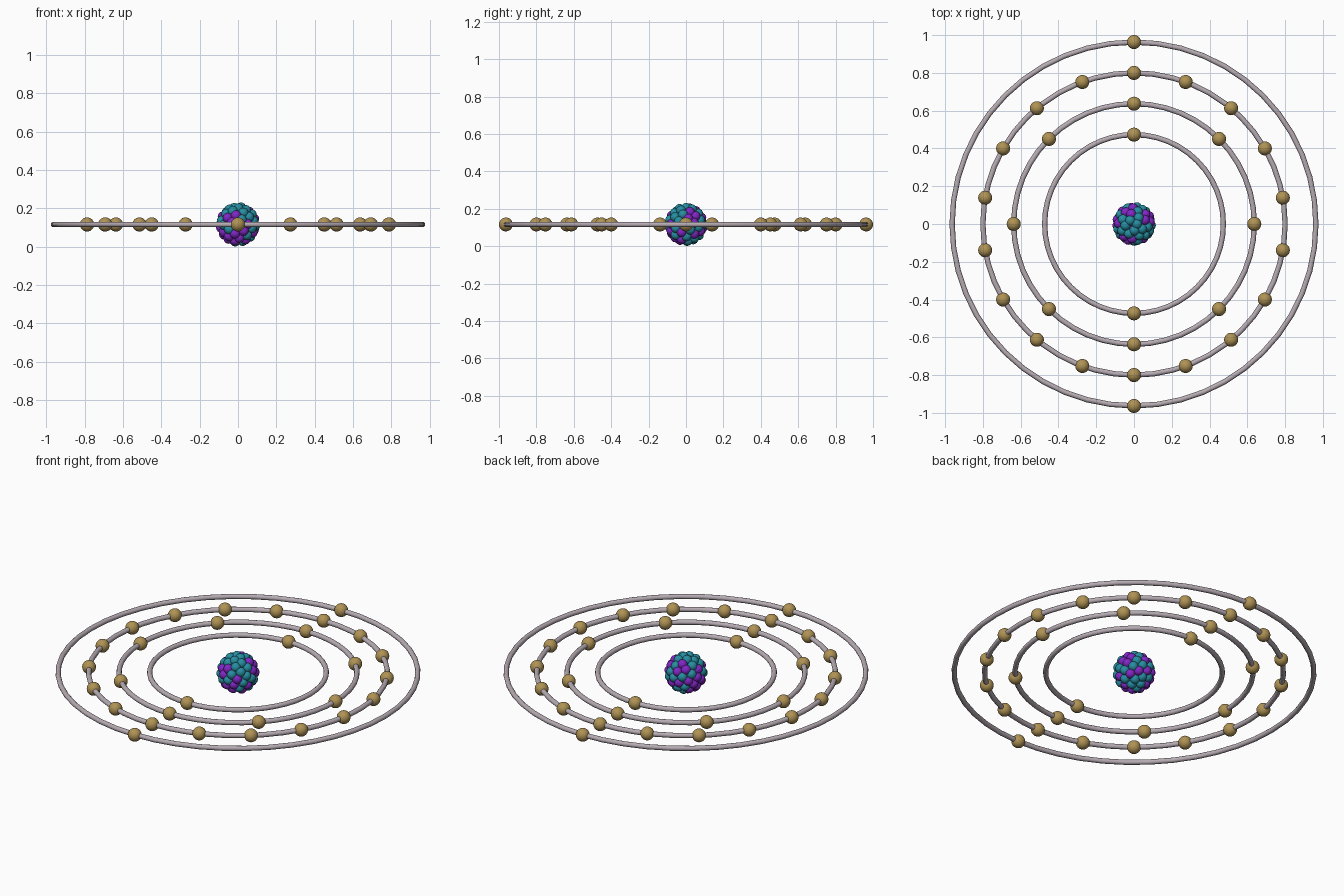
import bpy
import math
from mathutils import Vector, noise

if "Cube" in bpy.data.objects:
    bpy.data.objects.remove(bpy.data.objects["Cube"])

CZ = 0.116              # height of the orbit plane and nucleus centre
TUBE = 0.014            # ring tube radius
ELECTRON_R = 0.037
NUCLEON_R = 0.0265
SHELL_R = 0.0895        # distance of nucleons from the nucleus centre
ORBITS = [(0.473, 2), (0.637, 8), (0.80, 18), (0.963, 2)]


def material(name, rgb):
    m = bpy.data.materials.new(name)
    m.diffuse_color = (*rgb, 1)
    m.use_nodes = True
    m.node_tree.nodes["Principled BSDF"].inputs["Base Color"].default_value = m.diffuse_color
    return m


def ball_mesh(name, radius, mat, segments, rings):
    bpy.ops.mesh.primitive_uv_sphere_add(segments=segments, ring_count=rings, radius=radius)
    ob = bpy.context.object
    bpy.ops.object.shade_smooth()
    mesh = ob.data
    mesh.name = name
    mesh.materials.append(mat)
    bpy.data.objects.remove(ob)
    return mesh


def place(name, mesh, loc):
    ob = bpy.data.objects.new(name, mesh)
    ob.location = loc
    bpy.context.collection.objects.link(ob)
    return ob


ring_mat = material("ring_silver", (0.47, 0.41, 0.45))
gold = material("electron_gold", (0.43, 0.29, 0.09))
purple = material("proton_purple", (0.22, 0.02, 0.56))
teal = material("neutron_teal", (0.02, 0.27, 0.36))

# Orbit rings with evenly spaced electrons, starting on the y axis
electron = ball_mesh("electron", ELECTRON_R, gold, 32, 16)
for k, (radius, count) in enumerate(ORBITS, 1):
    bpy.ops.mesh.primitive_torus_add(major_radius=radius, minor_radius=TUBE,
                                     major_segments=48, minor_segments=12,
                                     location=(0, 0, CZ))
    ring = bpy.context.object
    ring.name = f"orbit_ring_{k}"
    ring.data.materials.append(ring_mat)
    bpy.ops.object.shade_smooth()
    for i in range(count):
        a = math.pi / 2 + i * math.tau / count
        place(f"electron_{k}_{i + 1}", electron,
              (radius * math.cos(a), radius * math.sin(a), CZ))

# Nucleus: 65 nucleons spread over a sphere, in loose colour patches
proton = ball_mesh("proton", NUCLEON_R, purple, 24, 12)
neutron = ball_mesh("neutron", NUCLEON_R, teal, 24, 12)
N, PROTONS = 65, 30
points = []
for i in range(N):
    z = 1 - (2 * i + 1) / N
    a = i * math.pi * (3 - math.sqrt(5))
    r = math.sqrt(1 - z * z)
    points.append(Vector((r * math.cos(a), r * math.sin(a), z)))
# Protons gather more towards the left and the underside
points.sort(key=lambda p: noise.noise(p * 2.3) - 0.15 * p.z - 0.12 * p.x, reverse=True)
for i, p in enumerate(points):
    is_proton = i < PROTONS
    place(f"{'proton' if is_proton else 'neutron'}_{i + 1}",
          proton if is_proton else neutron, p * SHELL_R + Vector((0, 0, CZ)))
